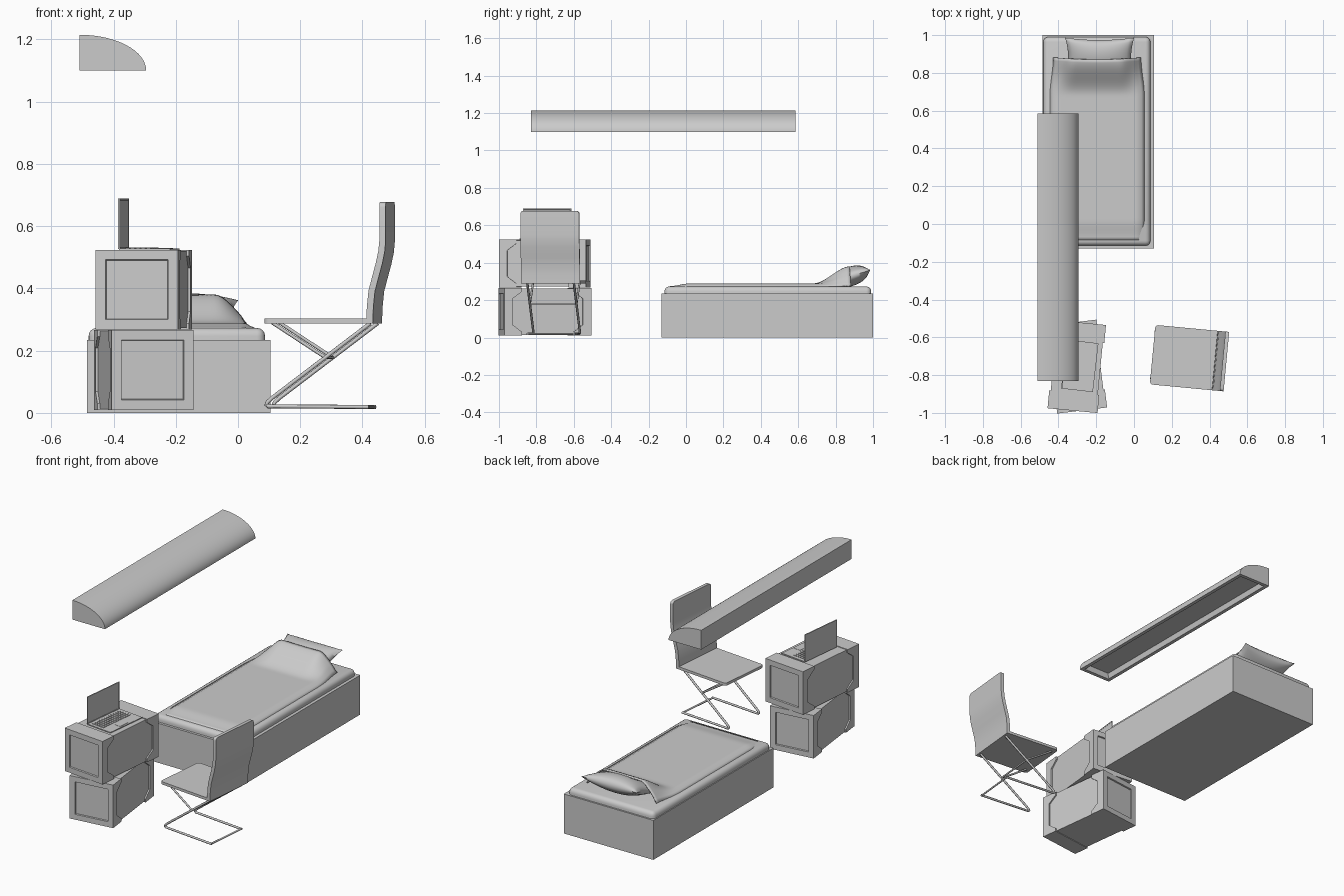
import bpy, bmesh, math
from mathutils import Matrix, Vector

if "Cube" in bpy.data.objects:
    bpy.data.objects.remove(bpy.data.objects["Cube"])


def finish(name, bm, loc=(0, 0, 0), rot=0.0, smooth=None):
    bmesh.ops.recalc_face_normals(bm, faces=bm.faces)
    me = bpy.data.meshes.new(name)
    bm.to_mesh(me)
    bm.free()
    ob = bpy.data.objects.new(name, me)
    bpy.context.collection.objects.link(ob)
    ob.location, ob.rotation_euler.z = loc, math.radians(rot)
    if smooth:
        shade(ob, smooth)
    return ob


def shade(ob, angle):
    bpy.ops.object.select_all(action='DESELECT')
    ob.select_set(True)
    bpy.context.view_layer.objects.active = ob
    bpy.ops.object.shade_smooth_by_angle(angle=math.radians(angle))


def add_box(bm, lo, hi):
    lo, hi = Vector(lo), Vector(hi)
    m = Matrix.Translation((lo + hi) / 2) @ Matrix.Diagonal((*(hi - lo), 1))
    return bmesh.ops.create_cube(bm, size=1, matrix=m)['verts']


def add_prism(bm, pts, axis, lo, hi):
    """Extrude a (horizontal, z) outline along x or y."""
    at = (lambda p, t: (t, p[0], p[1])) if axis == 'x' else (lambda p, t: (p[0], t, p[1]))
    a, b = [[bm.verts.new(at(p, t)) for p in pts] for t in (lo, hi)]
    n = len(pts)
    faces = [bm.faces.new(a), bm.faces.new(b)]
    faces += [bm.faces.new((a[i], a[(i + 1) % n], b[(i + 1) % n], b[i])) for i in range(n)]
    bmesh.ops.recalc_face_normals(bm, faces=faces)
    return faces


def sstep(a, b, t):
    t = min(1, max(0, (t - a) / (b - a)))
    return t * t * (3 - 2 * t)


def add_grid(bm, nu, nv, fn):
    g = [[bm.verts.new(fn(-1 + 2 * i / nu, -1 + 2 * j / nv)) for j in range(nv + 1)] for i in range(nu + 1)]
    for i in range(nu):
        for j in range(nv):
            bm.faces.new((g[i][j], g[i + 1][j], g[i + 1][j + 1], g[i][j + 1]))


# Overhead cabinet: quarter-ellipse section with a recessed underside
bm = bmesh.new()
pts = [(-0.51, 1.10)] + [(-0.51 + 0.215 * math.cos(a), 1.10 + 0.115 * math.sin(a))
                         for a in (math.pi / 2 * i / 16 for i in range(17))]
faces = add_prism(bm, pts, 'y', -0.83, 0.585)
under = [f for f in faces if f.normal.z < -0.9]
bmesh.ops.inset_region(bm, faces=under, thickness=0.03)
bmesh.ops.inset_region(bm, faces=under, thickness=0.012, depth=-0.03)
finish("overhead_lamp", bm, smooth=30)

# Bed base and mattress
bm = bmesh.new()
add_box(bm, (-0.485, -0.13, 0), (0.105, 1.0, 0.235))
finish("bed_base", bm)
bm = bmesh.new()
add_box(bm, (-0.48, -0.115, 0.19), (0.087, 0.99, 0.273))
bmesh.ops.bevel(bm, geom=[e for e in bm.edges if min(v.co.z for v in e.verts) > 0.2 or
                          abs(e.verts[0].co.z - e.verts[1].co.z) > 0.01],
                offset=0.026, segments=4, profile=0.5, affect='EDGES')
finish("mattress", bm, smooth=40)


# Blanket, lifted where it lies over the pillow
def blanket(u, v):
    y = 0.3925 + 0.4775 * v
    y += 0.012 * u * u * sstep(0.7, 0.87, y)
    dx = 0.25 * u * (1 - 0.07 * sstep(0.68, 0.88, y))
    z = 0.289 - 0.016 * sstep(0.86, 1, abs(u)) - 0.014 * sstep(-0.78, -1, v)
    z += 0.092 * sstep(0.68, 0.88, y) * (1 - sstep(0.12, 0.25, abs(dx)))
    return (-0.195 + dx, y, z)


bm = bmesh.new()
add_grid(bm, 32, 56, blanket)
ob = finish("blanket", bm, smooth=60)
mod = ob.modifiers.new("thickness", 'SOLIDIFY')
mod.thickness = 0.007

# Pillow: two puffed sheets joined at a pinched seam, tilted up at the head
bm = bmesh.new()
for side in (1, -1):
    def puff(u, v, s=side):
        h = 0.052 * math.sqrt(max(0, (1 - u * u) * (1 - v * v)))
        return (0.183 * u * (1 - 0.09 * (1 - v * v)), 0.112 * v * (1 - 0.12 * (1 - u * u)), s * h)
    add_grid(bm, 28, 24, puff)
bmesh.ops.remove_doubles(bm, verts=bm.verts, dist=0.0005)
bm.transform(Matrix.Translation((-0.182, 0.88, 0.327)) @ Matrix.Rotation(math.radians(18), 4, 'X'))
finish("pillow", bm, smooth=70)


# Two stacked cases: recessed core with bracket-shaped end caps
def case(name, loc, rot, w=0.266, d=0.468, h=0.256):
    bm = bmesh.new()
    g = 0.008
    add_box(bm, (-w / 2 + g, -d / 2 + 0.03, g / 2), (w / 2 - g, d / 2 - 0.03, h - g / 2))
    for s in (-1, 1):
        half = [(0, 0), (0.095, 0), (0.095, 0.02), (0.045, 0.058)]
        prof = half + [(a, h - z) for a, z in reversed(half)]
        faces = add_prism(bm, [(s * (d / 2 - a), z) for a, z in prof], 'x', -w / 2, w / 2)
        end = [f for f in faces if f.normal.y * s > 0.9 and f.calc_center_median().y * s > d / 2 - 0.01]
        bmesh.ops.inset_region(bm, faces=end, thickness=0.045)
        bmesh.ops.inset_region(bm, faces=end, thickness=0.003, depth=-0.008)
    finish(name, bm, loc, rot)


case("lower_case", (-0.303, -0.755, 0.01), 7)
case("upper_case", (-0.303, -0.755, 0.268), -5.5)

# Laptop: base with keys and touchpad, upright screen
LAP = ((-0.367, -0.742, 0.524), -6.5)
bm = bmesh.new()
add_box(bm, (0, -0.13, 0), (0.165, 0.13, 0.005))
finish("laptop_base", bm, *LAP)
bm = bmesh.new()
add_box(bm, (-0.004, -0.13, 0.003), (0.002, 0.13, 0.165))
screen = [f for f in bm.faces if f.normal.x > 0.9]
bmesh.ops.inset_region(bm, faces=screen, thickness=0.008)
bmesh.ops.inset_region(bm, faces=screen, thickness=0.001, depth=-0.001)
finish("laptop_screen", bm, *LAP)
bm = bmesh.new()
for r in range(5):
    for c in range(12):
        x, y = 0.018 + r * 0.017, -0.112 + c * 0.0188
        add_box(bm, (x, y, 0.004), (x + 0.013, y + 0.015, 0.0075))
add_box(bm, (0.113, -0.04, 0.004), (0.155, 0.04, 0.006))
finish("laptop_keys", bm, *LAP)

# Chair shell: seat and curved back, rounded outer corners
CHAIR = ((0.2925, -0.71, 0), -5.4)
front = [(-0.195, 0.304), (0.1355, 0.304), (0.137, 0.34), (0.1425, 0.394), (0.152, 0.43),
         (0.166, 0.483), (0.174, 0.52), (0.1775, 0.555), (0.1775, 0.677)]
rear = [(0.1975, 0.677), (0.1975, 0.55), (0.1945, 0.517), (0.187, 0.48), (0.173, 0.428),
        (0.163, 0.39), (0.158, 0.34), (0.156, 0.288), (-0.195, 0.288)]
bm = bmesh.new()
add_prism(bm, front + rear, 'y', -0.158, 0.158)
corners = [e for e in bm.edges if abs(e.verts[0].co.y - e.verts[1].co.y) < 0.001 and
           (all(v.co.x < -0.19 for v in e.verts) or all(v.co.z > 0.67 for v in e.verts))]
bmesh.ops.bevel(bm, geom=corners, offset=0.016, segments=4, profile=0.5, affect='EDGES')
finish("chair_shell", bm, *CHAIR, smooth=35)


# Chair frame: bent tubes on both sides with cross bars
def tube(name, paths, radius):
    cu = bpy.data.curves.new(name, 'CURVE')
    cu.dimensions = '3D'
    cu.bevel_depth, cu.bevel_resolution, cu.use_fill_caps = radius, 2, True
    for path in paths:
        sp = cu.splines.new('POLY')
        sp.points.add(len(path) - 1)
        for p, co in zip(sp.points, path):
            p.co = (*co, 1)
    ob = bpy.data.objects.new(name, cu)
    bpy.context.collection.objects.link(ob)
    ob.location, ob.rotation_euler.z = CHAIR[0], math.radians(CHAIR[1])
    bpy.ops.object.select_all(action='DESELECT')
    ob.select_set(True)
    bpy.context.view_layer.objects.active = ob
    bpy.ops.object.convert(target='MESH')
    shade(bpy.context.object, 50)


leg = [(0.145, 0.288), (-0.172, 0.048), (-0.187, 0.034), (-0.191, 0.026), (-0.184, 0.021), (0.14, 0.019)]
strut = [(-0.172, 0.29), (0.0, 0.178)]
tube("chair_legs", [[(x, y, z) for x, z in leg] for y in (-0.125, 0.125)], 0.0065)
tube("chair_struts", [[(x, y, z) for x, z in strut] for y in (-0.125, 0.125)], 0.0055)
tube("chair_cross_bars", [[(x, -0.125, z), (x, 0.125, z)]
                          for x, z in ((0.136, 0.019), (0.0, 0.178))], 0.005)
